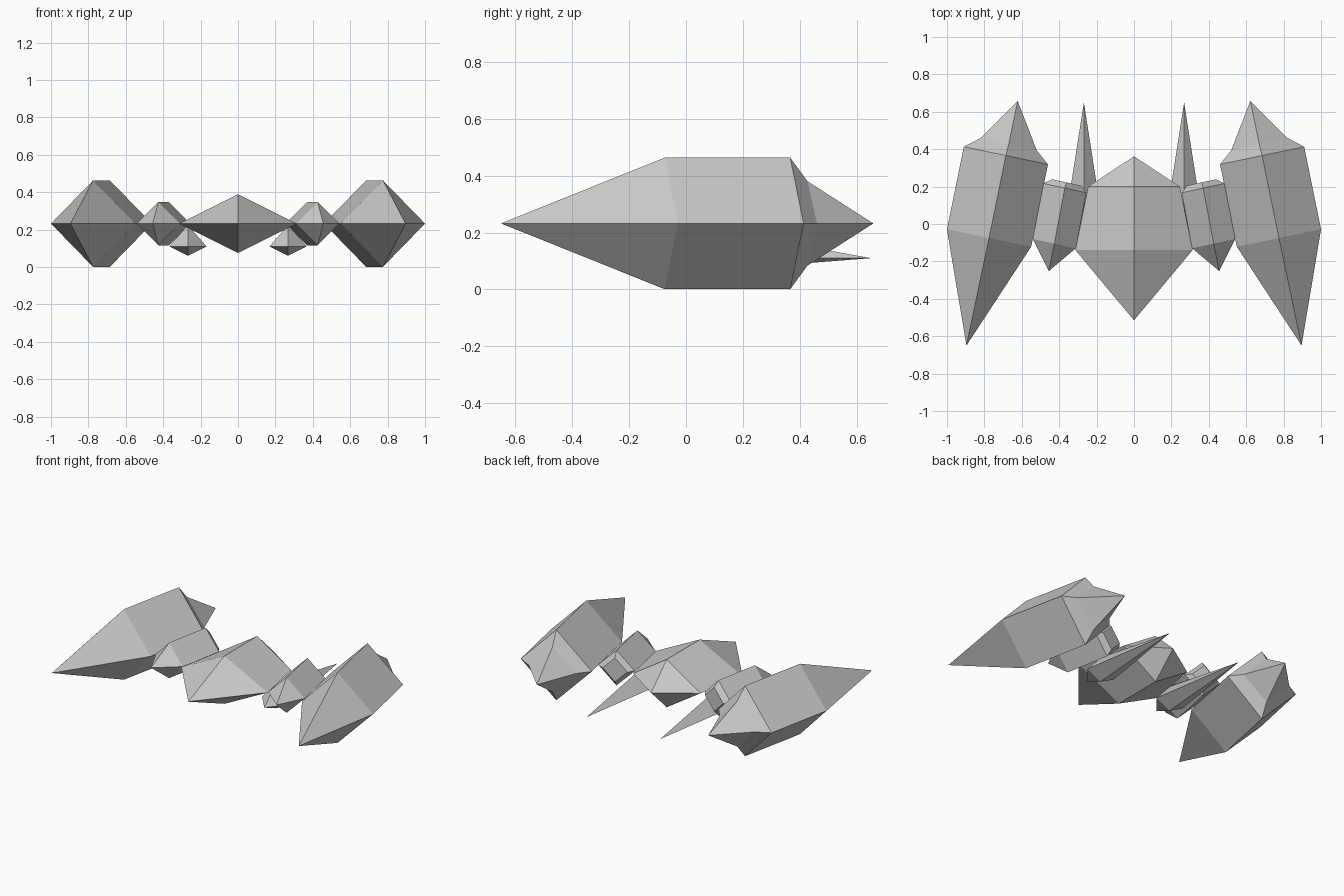
import bpy, bmesh

if "Cube" in bpy.data.objects:
    bpy.data.objects.remove(bpy.data.objects["Cube"])

MID = 0.232


def diamond(cx, cy, dx, dy, up, down=None, z=MID):
    """Four-sided ring: outer, top, inner, bottom; (dx, dy) is the half width vector."""
    down = up if down is None else down
    return [(cx - dx, cy - dy, z), (cx, cy, z + up),
            (cx + dx, cy + dy, z), (cx, cy, z - down)]


def hull(name, sections, mirror=False):
    """Skin a list of sections; a one-point section is a tip, an end ring is capped."""
    bm = bmesh.new()
    rings = [[bm.verts.new(p) for p in s] for s in sections]
    for a, b in zip(rings, rings[1:]):
        for i in range(4):
            j = (i + 1) % 4
            face = [a[i % len(a)], a[j % len(a)], b[j % len(b)], b[i % len(b)]]
            bm.faces.new(list(dict.fromkeys(face)))
    for end in (rings[0], rings[-1]):
        if len(end) == 4:
            bm.faces.new(end)
    bmesh.ops.recalc_face_normals(bm, faces=bm.faces)
    mesh = bpy.data.meshes.new(name)
    bm.to_mesh(mesh)
    bm.free()
    obj = bpy.data.objects.new(name, mesh)
    bpy.context.collection.objects.link(obj)
    if mirror:
        mod = obj.modifiers.new("mirror", 'MIRROR')
        mod.use_mirror_merge = False
    return obj


# Central hull
hull("central_hull", [
    [(0, -0.515, MID)],
    diamond(0, -0.14, 0.313, 0, 0.157),
    diamond(0, 0.2, 0.245, 0, 0.157),
    [(0, 0.362, MID)],
])

# Large outer pods, toed inward at the back, with a stepped tail
hull("outer_pods", [
    [(-0.896, -0.65, MID)],
    diamond(-0.775, -0.075, 0.225, -0.047, 0.231),
    diamond(-0.685, 0.366, 0.225, -0.047, 0.231),
    diamond(-0.67, 0.427, 0.15, -0.033, 0.148),
    [(-0.622, 0.658, MID)],
], True)

# Small linking pods between hull and outer pods, with a blunt tail
hull("link_pods", [
    [(-0.456, -0.252, MID)],
    diamond(-0.426, -0.105, 0.115, -0.025, 0.116),
    diamond(-0.37, 0.192, 0.115, -0.025, 0.116),
    diamond(-0.36, 0.222, 0.078, -0.017, 0.078),
], True)

# Long tail spikes slung under the hull
hull("tail_spikes", [
    [(-0.268, -0.11, 0.11)],
    diamond(-0.268, 0.01, 0.1, 0, 0.115, 0.05, 0.11),
    [(-0.268, 0.65, 0.11)],
], True)
